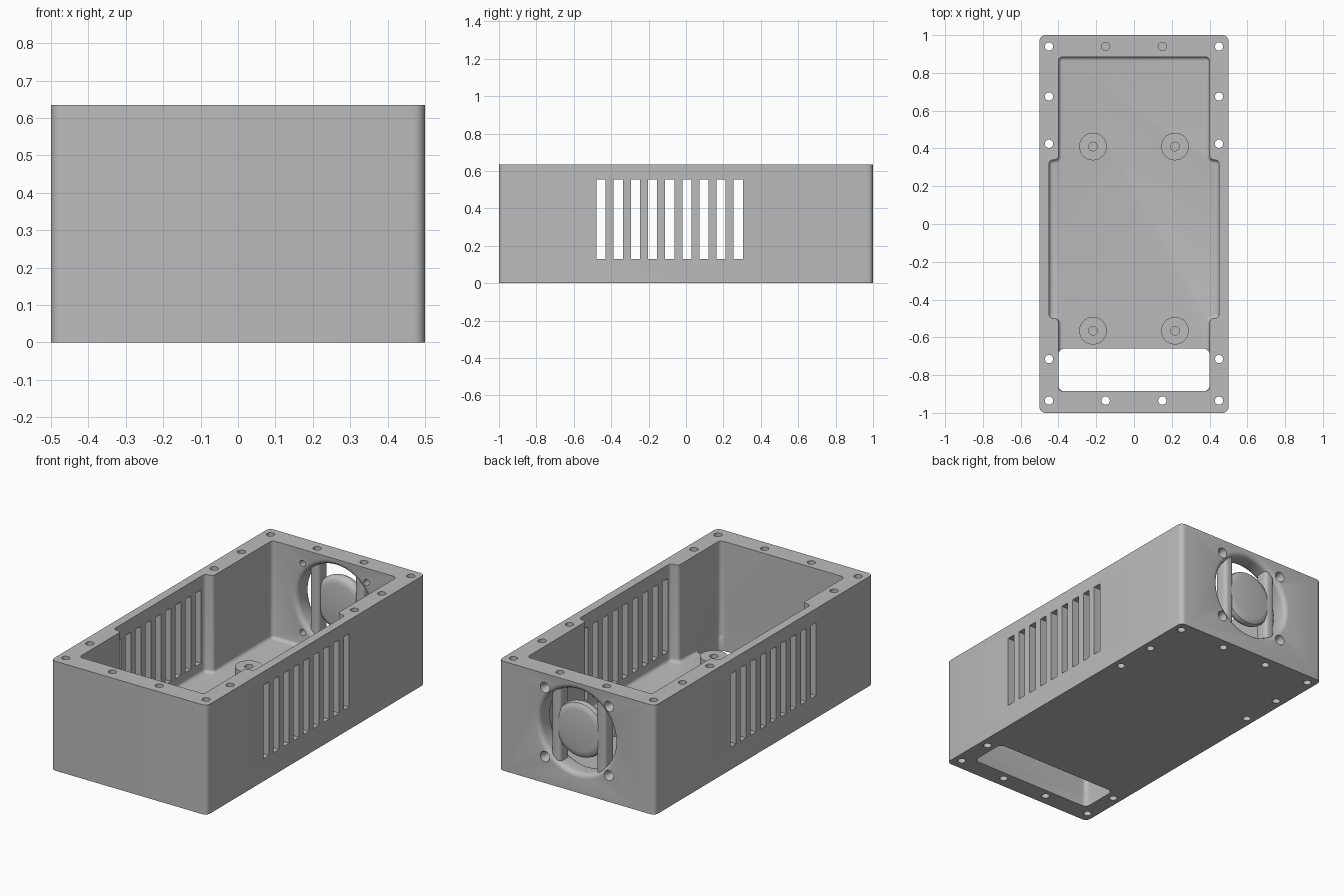
import bpy, bmesh, math
from mathutils import Vector, Matrix

if "Cube" in bpy.data.objects:
    bpy.data.objects.remove(bpy.data.objects["Cube"])

W, L, H = 0.5, 1.0, 0.635         # half width, half length, height
FLOOR = 0.07
CAV_X, WIDE_X, CAV_Y = 0.4, 0.45, 0.885
FAN_Z = 0.353

grey = bpy.data.materials.new("plain_grey")
grey.use_nodes = True
grey.diffuse_color = (0.5, 0.5, 0.5, 1)
grey.node_tree.nodes["Principled BSDF"].inputs["Base Color"].default_value = (0.5, 0.5, 0.5, 1)

UP = Matrix.Identity(4)
BACK = Matrix.Rotation(-math.pi / 2, 4, 'X')    # local z points to +y


def finish(bm, name):
    bmesh.ops.recalc_face_normals(bm, faces=bm.faces)
    mesh = bpy.data.meshes.new(name)
    bm.to_mesh(mesh)
    bm.free()
    obj = bpy.data.objects.new(name, mesh)
    bpy.context.collection.objects.link(obj)
    mesh.materials.append(grey)
    return obj


def lathe(bm, profile, centre, turn=UP, n=32):
    """Revolved solid from (radius, height) pairs, capped at both ends."""
    place = Matrix.Translation(centre) @ turn
    rings = []
    for r, h in profile:
        angles = [2 * math.pi * i / n for i in range(n)]
        rings.append([bm.verts.new(place @ Vector((r * math.cos(a), r * math.sin(a), h))) for a in angles])
    for a, b in zip(rings, rings[1:]):
        for i in range(n):
            j = (i + 1) % n
            bm.faces.new((a[i], a[j], b[j], b[i]))
    bm.faces.new(rings[0])
    bm.faces.new(rings[-1])


def prism(name, outline, z0, z1, corner, floor_fillet=0):
    """Upright prism with rounded corners and optional rounded lower edge."""
    bm = bmesh.new()
    face = bm.faces.new([bm.verts.new((x, y, z0)) for x, y in outline])
    new = bmesh.ops.extrude_face_region(bm, geom=[face], use_keep_orig=True)["geom"]
    bmesh.ops.translate(bm, vec=(0, 0, z1 - z0), verts=[v for v in new if isinstance(v, bmesh.types.BMVert)])
    upright = [e for e in bm.edges if abs(e.verts[0].co.z - e.verts[1].co.z) > 0.001]
    bmesh.ops.bevel(bm, geom=upright, offset=corner, segments=5, profile=0.5, affect='EDGES')
    if floor_fillet:
        low = [e for e in bm.edges if all(abs(v.co.z - z0) < 0.001 for v in e.verts)]
        bmesh.ops.bevel(bm, geom=low, offset=floor_fillet, segments=4, profile=0.5, affect='EDGES')
    return finish(bm, name)


def box(bm, centre, size):
    bmesh.ops.create_cube(bm, size=1, matrix=Matrix.Translation(centre) @ Matrix.Diagonal((*size, 1)))


def rect(x, y0, y1):
    return [(-x, y0), (x, y0), (x, y1), (-x, y1)]


def cut(target, cutter):
    cutter.hide_render = True
    mod = target.modifiers.new("cut", 'BOOLEAN')
    mod.operation, mod.solver, mod.object = 'DIFFERENCE', 'EXACT', cutter
    bpy.context.view_layer.objects.active = target
    bpy.ops.object.modifier_apply(modifier=mod.name)
    bpy.data.objects.remove(cutter)


def smooth(obj):
    bpy.ops.object.select_all(action='DESELECT')
    obj.select_set(True)
    bpy.context.view_layer.objects.active = obj
    bpy.ops.object.shade_smooth_by_angle(angle=math.radians(35))


# Case body with its stepped cavity
case = prism("case_body", rect(W, -L, L), 0, H, 0.03)
half = [(CAV_X, -CAV_Y), (CAV_X, -0.5), (WIDE_X, -0.5), (WIDE_X, 0.34), (CAV_X, 0.34), (CAV_X, CAV_Y)]
cavity = half + [(-x, y) for x, y in reversed(half)]
cut(case, prism("cavity_cutter", cavity, FLOOR, H + 0.1, 0.022, 0.02))

# Opening through the floor at the front
cut(case, prism("floor_cutter", rect(CAV_X, -CAV_Y, -0.66), -0.1, FLOOR + 0.08, 0.03))

# Screw holes down through the rim
bm = bmesh.new()
spots = [(0.45, y) for y in (-0.935, -0.715, 0.425, 0.675, 0.94)] + [(0.15, -0.935), (0.15, 0.94)]
for side in (-1, 1):
    for x, y in spots:
        lathe(bm, [(0.022, -0.1), (0.022, H + 0.1)], (side * x, y, 0), n=20)
cut(case, finish(bm, "rim_hole_cutter"))

# Ventilation slots through both side walls
bm = bmesh.new()
for i in range(9):
    box(bm, (0, -0.454 + i * 0.0917, 0.343), (1.2, 0.049, 0.425))
cut(case, finish(bm, "slot_cutter"))

# Flared fan opening and its countersunk screw holes in the back wall
bm = bmesh.new()
flare = 0.028
curve = [(flare * (1 - math.sin(a)), flare * (1 - math.cos(a))) for a in (i * math.pi / 8 for i in range(5))]
outer = [(0.24 + r, L - d) for r, d in curve]
inner = [(0.24 + r, CAV_Y + d) for r, d in reversed(curve)]
outer.sort(key=lambda p: p[1])
inner.sort(key=lambda p: p[1])
lathe(bm, [(0.268, CAV_Y - 0.02)] + inner + outer + [(0.268, L + 0.02)], (0, 0, FAN_Z), BACK, 64)
cut(case, finish(bm, "fan_cutter"))
bm = bmesh.new()
for sx in (-1, 1):
    for sz in (-1, 1):
        lathe(bm, [(0.018, CAV_Y - 0.05), (0.018, L - 0.03), (0.03, L - 0.008), (0.03, L + 0.02)],
              (sx * 0.205, 0, FAN_Z + sz * 0.2), BACK, 20)
cut(case, finish(bm, "fan_screw_cutter"))
smooth(case)

# Fan guard: rounded hub held by two upright bars
bm = bmesh.new()
lathe(bm, [(0.12, 0.92), (0.14, 0.924), (0.155, 0.936), (0.16, 0.95),
           (0.16, 0.96), (0.155, 0.974), (0.14, 0.984), (0.12, 0.988)], (0, 0, FAN_Z), BACK, 48)
smooth(finish(bm, "fan_hub"))
for side, label in ((1, "left"), (-1, "right")):
    bm = bmesh.new()
    box(bm, (side * 0.145, 0.945, FAN_Z), (0.06, 0.085, 0.43))
    edges = [e for e in bm.edges if abs(e.verts[0].co.z - e.verts[1].co.z) > 0.1]
    bmesh.ops.bevel(bm, geom=edges, offset=0.02, segments=4, profile=0.5, affect='EDGES')
    smooth(finish(bm, label + "_fan_bar"))

# Standoffs with blind screw holes
for x in (-0.217, 0.217):
    for y, label in ((-0.565, "front"), (0.41, "back")):
        bm = bmesh.new()
        lathe(bm, [(0.073, FLOOR - 0.02), (0.073, 0.135), (0.023, 0.135), (0.023, FLOOR + 0.01)], (x, y, 0))
        smooth(finish(bm, label + ("_left" if x > 0 else "_right") + "_standoff"))
